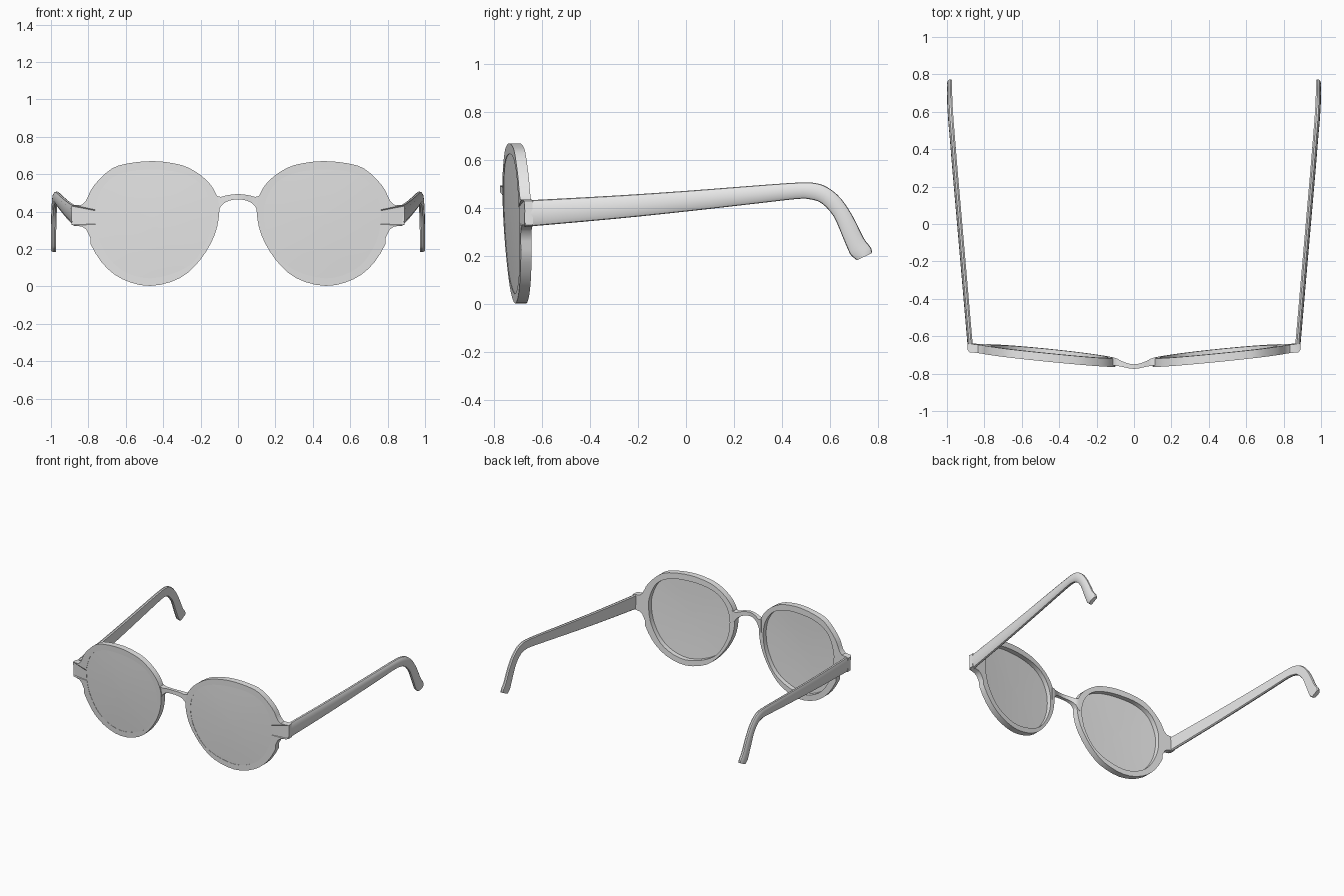
import bpy, bmesh, math
from mathutils import Vector

if "Cube" in bpy.data.objects:
    bpy.data.objects.remove(bpy.data.objects["Cube"])

grey = bpy.data.materials.new("light_grey")
grey.diffuse_color = (0.8, 0.8, 0.8, 1)
grey.use_nodes = True
grey.node_tree.nodes["Principled BSDF"].inputs["Base Color"].default_value = grey.diffuse_color


def spline(pts, n, closed=False):
    """Smooth curve through points of any dimension, n steps per span."""
    pts = [Vector(p) for p in pts]
    m, out = len(pts), []
    get = lambda i: pts[i % m] if closed else pts[max(0, min(m - 1, i))]
    for i in range(m if closed else m - 1):
        a, b, c, d = (get(i + k) for k in (-1, 0, 1, 2))
        for s in range(n):
            t = s / n
            out.append(0.5 * (2 * b + (c - a) * t + (2 * a - 5 * b + 4 * c - d) * t * t
                              + (3 * b - a - 3 * c + d) * t ** 3))
    return out if closed else out + [pts[-1]]


def finish(name, bm, mirror=True):
    bmesh.ops.recalc_face_normals(bm, faces=bm.faces)
    me = bpy.data.meshes.new(name)
    bm.to_mesh(me)
    bm.free()
    me.materials.append(grey)
    ob = bpy.data.objects.new(name, me)
    bpy.context.collection.objects.link(ob)
    bpy.ops.object.select_all(action='DESELECT')
    ob.select_set(True)
    bpy.context.view_layer.objects.active = ob
    bpy.ops.object.shade_smooth_by_angle(angle=math.radians(35))
    if mirror:
        mod = ob.modifiers.new("Mirror", 'MIRROR')
        mod.use_mirror_merge = False


def skin(bm, loops, cyclic=False, caps=True):
    """Join a series of closed loops with quads."""
    rows = [[bm.verts.new(p) for p in lp] for lp in loops]
    n = len(rows[0])
    for r in range(len(rows) if cyclic else len(rows) - 1):
        a, b = rows[r], rows[(r + 1) % len(rows)]
        for i in range(n):
            j = (i + 1) % n
            bm.faces.new((a[i], a[j], b[j], b[i]))
    if caps and not cyclic:
        bm.faces.new(rows[0])
        bm.faces.new(rows[-1])


CX, CZ = 0.455, 0.345


def front_y(x, z):
    """Front plane of the frame: swept back and slightly tilted."""
    return -0.723 + 0.1 * (x - 0.47) - 0.037 * (z - 0.335)


def ang(p):
    return math.atan2(p[1] - CZ, p[0] - CX)


# Outlines of the rim and the lens opening (x, z)
outer = spline([(0.83, 0.38), (0.81, 0.46), (0.77, 0.54), (0.675, 0.63), (0.575, 0.66),
                (0.46, 0.67), (0.36, 0.661), (0.265, 0.635), (0.17, 0.57), (0.115, 0.49),
                (0.10, 0.40), (0.125, 0.275), (0.20, 0.145), (0.31, 0.045), (0.47, 0.003),
                (0.62, 0.04), (0.73, 0.13), (0.81, 0.275)], 3, True)
inner = spline([(0.765, 0.37), (0.75, 0.47), (0.70, 0.56), (0.60, 0.612), (0.47, 0.625),
                (0.34, 0.615), (0.23, 0.575), (0.16, 0.49), (0.138, 0.375), (0.17, 0.235),
                (0.27, 0.105), (0.47, 0.043), (0.64, 0.10), (0.735, 0.23)], 6, True)
# Hinge lug at the outer side of the rim
lug = [(0.79, 0.262), (0.812, 0.305), (0.835, 0.32), (0.88, 0.327), (0.89, 0.33),
       (0.89, 0.43), (0.88, 0.435), (0.835, 0.437), (0.815, 0.455), (0.80, 0.485)]
lo, hi = ang(lug[0]), ang(lug[-1])
outer = sorted([tuple(p) for p in outer if not lo - 0.03 < ang(p) < hi + 0.03] + lug, key=ang)


def opening_at(a):
    """Point of the opening in direction a from the lens centre."""
    pts = sorted(inner, key=ang)
    for i in range(len(pts)):
        p, q = pts[i - 1], pts[i]
        a0, a1 = ang(p), ang(q)
        if i == 0:
            a0 -= 2 * math.pi
            if a > a1:
                a -= 2 * math.pi
        if a0 <= a <= a1:
            return tuple(p.lerp(q, (a - a0) / (a1 - a0)))
        if i == 0 and a < a0:
            a += 2 * math.pi
    return tuple(pts[-1])


hole = [opening_at(ang(p)) for p in outer]


def in_plane(pts, dy):
    return [(x, front_y(x, z) + dy + (0.012 if x > 0.885 and dy < 0.02 else 0), z)
            for x, z in pts]


# Rims
bm = bmesh.new()
skin(bm, [in_plane(outer, 0), in_plane(outer, 0.045),
          in_plane(hole, 0.045), in_plane(hole, 0)], cyclic=True)
finish("rim", bm)

# Lenses: slightly domed thin shells
bm = bmesh.new()
rings = []
for dy, scales in ((0.002, (0.02, 0.35, 0.7, 1)), (0.010, (1, 0.7, 0.35, 0.02))):
    for s in scales:
        rings.append([(x, y - 0.006 * (1 - s * s), z) for x, y, z in
                      in_plane([(CX + (p[0] - CX) * s, CZ + (p[1] - CZ) * s)
                                for p in inner], dy)])
skin(bm, rings)
finish("lens", bm)

# Bridge: x, top z, bottom z, front y, back y
half = spline([(0, 0.494, 0.466, -0.775, -0.75), (0.03, 0.492, 0.463, -0.771, -0.746),
               (0.065, 0.486, 0.451, -0.763, -0.733), (0.09, 0.479, 0.43, -0.759, -0.72),
               (0.105, 0.482, 0.405, -0.757, -0.715), (0.122, 0.485, 0.39, -0.755, -0.713)], 2)
full = [(-s[0], *s[1:]) for s in reversed(half[1:])] + [tuple(s) for s in half]
bm = bmesh.new()
skin(bm, [[(x, f, t), (x, b, t), (x, b, u), (x, f, u)] for x, t, u, f, b in full])
finish("bridge", bm, mirror=False)

# Temples: lower edge (y, z), upper edge (y, z), outer x
rails = spline([(-0.672, 0.322, -0.672, 0.432, 0.888), (-0.3, 0.355, -0.3, 0.452, 0.92),
                (0, 0.386, 0, 0.472, 0.946), (0.3, 0.42, 0.3, 0.495, 0.972),
                (0.46, 0.438, 0.46, 0.506, 0.985), (0.515, 0.437, 0.535, 0.505, 0.991),
                (0.565, 0.42, 0.59, 0.486, 0.995), (0.615, 0.365, 0.645, 0.44, 0.998),
                (0.65, 0.285, 0.695, 0.365, 1.0), (0.68, 0.215, 0.74, 0.275, 1.0),
                (0.692, 0.199, 0.77, 0.235, 1.0), (0.712, 0.183, 0.773, 0.213, 1.0)], 3)
# Flat inner side, rounded outer side: share of height, share of width
section = [(0.06, 0), (0.94, 0), (1, 0.3), (0.97, 0.65), (0.8, 0.93),
           (0.5, 1), (0.2, 0.93), (0.03, 0.65), (0, 0.3)]
bm = bmesh.new()
skin(bm, [[(ox - 0.028 * (1 - w), by + (ty - by) * h, bz + (tz - bz) * h) for h, w in section]
          for by, bz, ty, tz, ox in rails])
finish("temple", bm)
